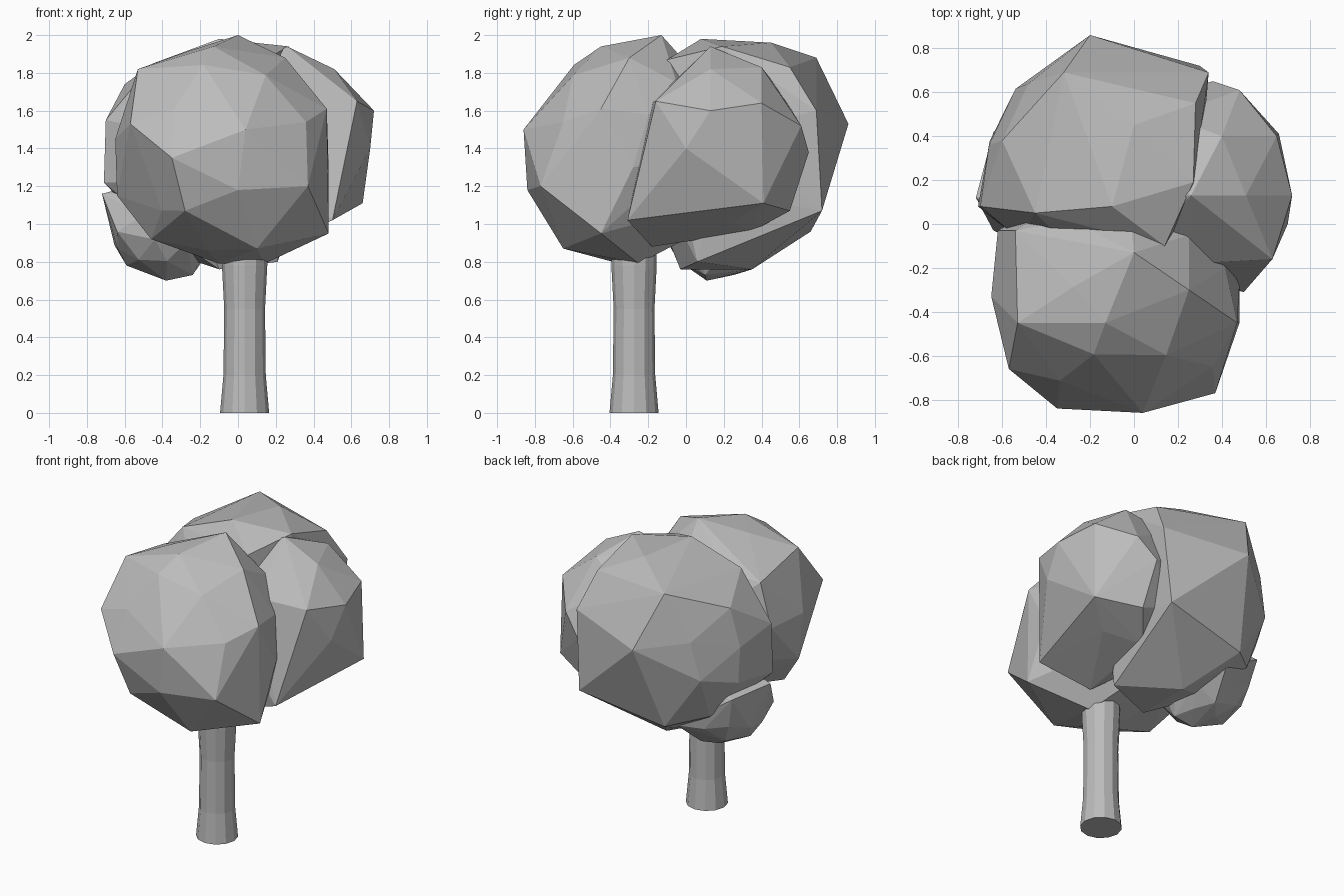
import bpy
import bmesh
from math import cos, sin, pi
from mathutils import Euler, Vector

default_cube = bpy.data.objects.get("Cube")
if default_cube:
    bpy.data.objects.remove(default_cube, do_unlink=True)

grey = bpy.data.materials.new("plain grey")
grey.use_nodes = True
colour = (.5, .5, .5, 1)
grey.diffuse_color = colour
grey.node_tree.nodes["Principled BSDF"].inputs["Base Color"].default_value = colour


def finish(bm, name):
    """Turn a bmesh into a flat shaded grey object."""
    bmesh.ops.recalc_face_normals(bm, faces=bm.faces)
    mesh = bpy.data.meshes.new(name)
    bm.to_mesh(mesh)
    bm.free()
    mesh.materials.append(grey)
    obj = bpy.data.objects.new(name, mesh)
    bpy.context.collection.objects.link(obj)
    return obj


def leaf_clump(name, centre, radii, turn, corners):
    """Faceted ball whose nearest vertices are pulled out to chosen corners."""
    bm = bmesh.new()
    bmesh.ops.create_icosphere(bm, subdivisions=2, radius=1)
    bmesh.ops.rotate(bm, verts=bm.verts, matrix=Euler(turn).to_matrix())
    centre = Vector(centre)
    for v in bm.verts:
        v.co = centre + Vector(a * b for a, b in zip(v.co, radii))
    free = list(bm.verts)
    for corner in map(Vector, corners):
        nearest = min(free, key=lambda v: (v.co - corner).length)
        nearest.co = corner
        free.remove(nearest)
    # Wrap the pulled points in one clean faceted skin
    hull = bmesh.ops.convex_hull(bm, input=bm.verts)
    spare = {g for g in hull["geom_interior"] + hull["geom_unused"]
             if isinstance(g, bmesh.types.BMVert)}
    bmesh.ops.delete(bm, geom=list(spare), context="VERTS")
    return finish(bm, name)


# Trunk: twelve sided column with a flared foot and top
bm = bmesh.new()
rings = []
for z, r in ((0, .13), (.2, .112), (.55, .108), (.78, .12), (.85, .12)):
    rings.append([bm.verts.new((.035 + r * cos(i * pi / 6),
                                -.275 + r * sin(i * pi / 6), z)) for i in range(12)])
for low, high in zip(rings, rings[1:]):
    for i in range(12):
        j = (i + 1) % 12
        bm.faces.new((low[i], low[j], high[j], high[i]))
bm.faces.new(rings[0])
bm.faces.new(rings[-1])
finish(bm, "trunk")

# Front leaf clump
leaf_clump("front_leaves", (-.08, -.3, 1.38), (.54, .53, .57), (.2, .1, .3), [
    (0, -.13, 2), (-.53, -.45, 1.82), (.25, -.3, 1.88), (.36, -.65, 1.54),
    (.48, -.45, .95), (-.57, -.66, 1.53), (-.64, -.3, 1.15), (-.35, -.84, 1.35),
    (.04, -.86, 1.5), (0, -.84, 1.18), (.37, -.77, 1.2), (-.13, -.45, 1.94),
    (.47, -.45, 1.61), (-.28, -.76, 1.07), (.1, -.65, .87), (-.46, -.4, .92),
    (-.1, -.35, .79), (.14, -.25, .79), (-.65, -.33, 1.45), (.48, -.28, 1.3),
    (.25, -.05, 1.75), (-.54, -.03, 1.74), (-.62, -.03, 1.45)])

# Back leaf clump
leaf_clump("back_leaves", (-.18, .27, 1.36), (.5, .5, .55), (.5, .2, 0), [
    (-.2, .86, 1.53), (.34, .69, 1.6), (0, .45, 1.96), (-.1, .08, 1.98),
    (-.7, .08, 1.55), (-.71, .08, 1.22), (-.48, .64, 1.57), (-.32, .69, 1.88),
    (.3, .72, 1.07), (.28, .55, 1.83), (.27, .19, 1.94), (-.45, .05, 1.85),
    (-.6, .38, 1.74), (-.66, .36, 1.48), (-.3, .66, .96), (.21, .06, .8),
    (-.1, -.03, .76), (-.1, .35, .76), (.14, -.1, 1.87)])

# Side leaf clump
leaf_clump("side_leaves", (.22, .18, 1.4), (.43, .42, .48), (.1, .4, .2), [
    (.26, .13, 1.94), (.51, .13, 1.82), (.4, .4, 1.83), (.72, .13, 1.6),
    (.63, -.16, 1.65), (.65, .4, 1.64), (.6, .13, 1.1), (.5, -.31, 1.02),
    (.66, .41, 1.11), (.48, .61, 1.52), (.39, .55, 1.07), (.36, .65, 1.38),
    (.7, 0, 1.4), (.2, -.18, .88), (.22, .06, .92)])

# Small low leaf clump
leaf_clump("low_leaves", (-.4, .18, .98), (.28, .3, .26), (.3, 0, .5), [
    (-.72, .12, 1.16), (-.59, .15, .78), (-.38, .11, .7), (-.24, .1, .73),
    (-.64, -.03, .96), (-.36, .35, .76), (-.3, .53, .92), (-.64, .42, 1.14)])
